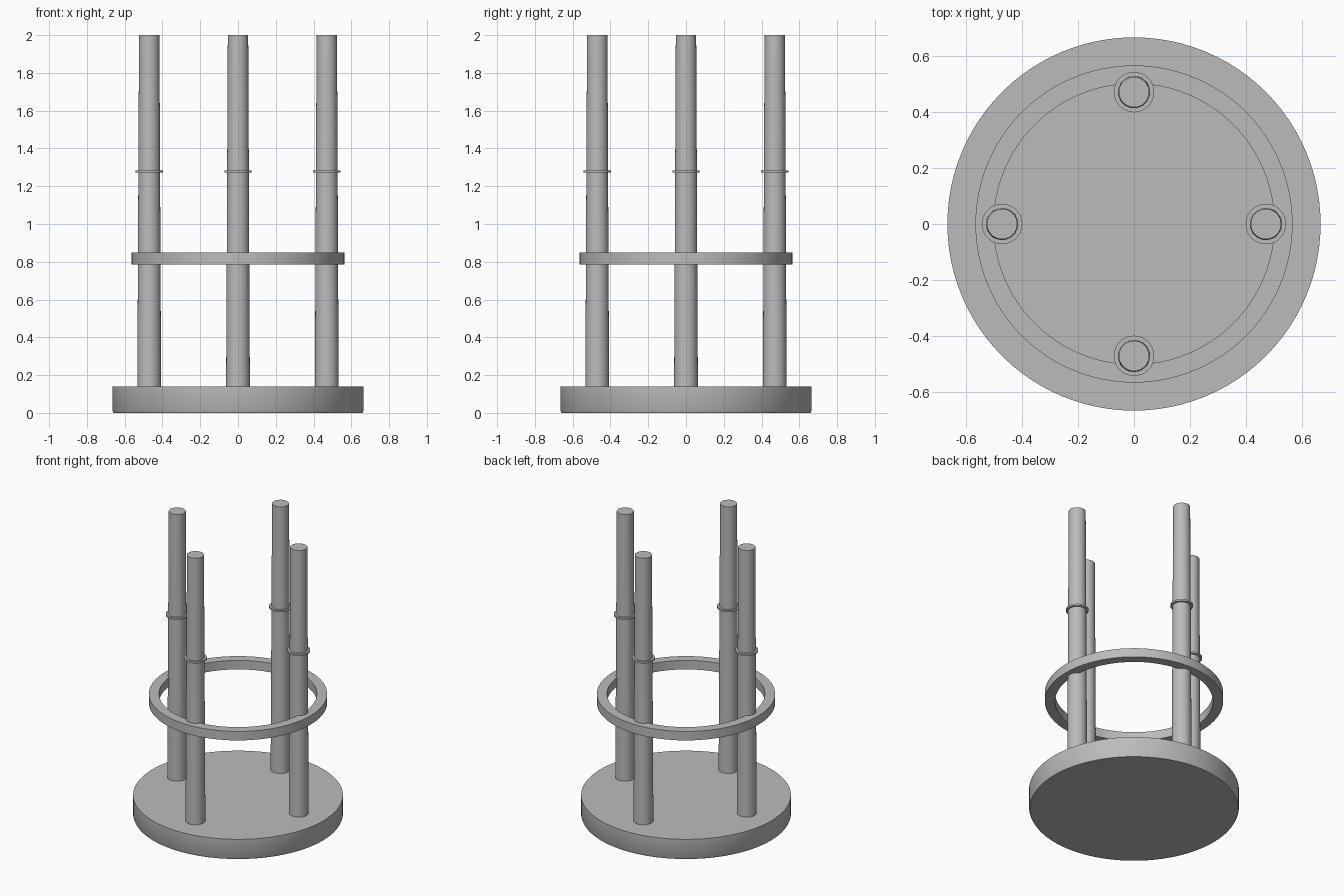
import bpy
import math

if "Cube" in bpy.data.objects:
    bpy.data.objects.remove(bpy.data.objects["Cube"], do_unlink=True)

grey = bpy.data.materials.new("plain_grey")
grey.use_nodes = True
colour = (0.5, 0.5, 0.5, 1)
grey.diffuse_color = colour
grey.node_tree.nodes["Principled BSDF"].inputs["Base Color"].default_value = colour


def lathe(name, profile, sides, location=(0, 0, 0), closed=False):
    """Revolve (radius, height) points about z; an open profile gets end caps."""
    verts, faces = [], []
    for r, z in profile:
        for i in range(sides):
            a = math.tau * i / sides
            verts.append((r * math.cos(a), r * math.sin(a), z))
    n = len(profile)
    for k in range(n if closed else n - 1):
        low, high = k * sides, (k + 1) % n * sides
        for i in range(sides):
            j = (i + 1) % sides
            faces.append((low + i, low + j, high + j, high + i))
    if not closed:
        faces.append(tuple(reversed(range(sides))))
        faces.append(tuple(range((n - 1) * sides, n * sides)))
    mesh = bpy.data.meshes.new(name)
    mesh.from_pydata(verts, [], faces)
    mesh.materials.append(grey)
    obj = bpy.data.objects.new(name, mesh)
    bpy.context.collection.objects.link(obj)
    obj.location = location
    bpy.ops.object.select_all(action="DESELECT")
    obj.select_set(True)
    bpy.context.view_layer.objects.active = obj
    bpy.ops.object.shade_smooth_by_angle(angle=math.radians(30))
    return obj


def band(name, inner, outer, bottom, top, sides, location=(0, 0, 0)):
    """A flat ring with a rectangular section."""
    section = [(inner, bottom), (outer, bottom), (outer, top), (inner, top)]
    return lathe(name, section, sides, location, closed=True)


# Round base with a fine chamfer underneath
lathe("base", [(0.66, 0), (0.665, 0.01), (0.665, 0.14)], 96)

# Hoop that ties the posts together
band("hoop", 0.5, 0.565, 0.785, 0.848, 96)

# Four tapered posts, each with a thin collar
for i, side in enumerate(("left", "back", "right", "front")):
    angle = i * math.pi / 2
    spot = (0.47 * math.cos(angle), 0.47 * math.sin(angle), 0)
    lathe(side + "_post", [(0.063, 0.13), (0.054, 2)], 48, spot)
    band(side + "_collar", 0.05, 0.072, 1.272, 1.284, 48, spot)
